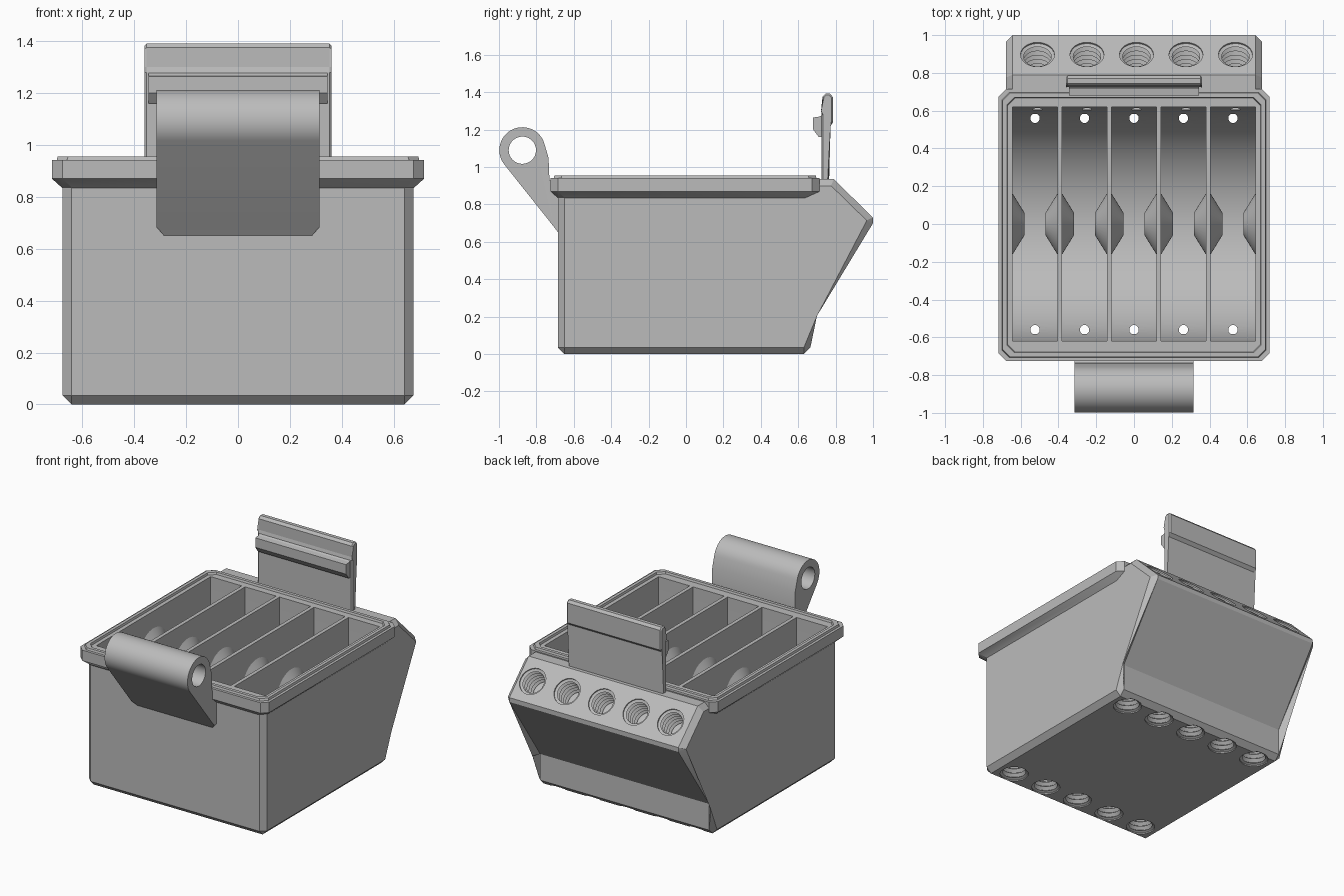
import bpy, bmesh, math
from mathutils import Vector

cube = bpy.data.objects.get("Cube")
if cube:
    bpy.data.objects.remove(cube, do_unlink=True)

grey = bpy.data.materials.new("plain grey")
grey.use_nodes = True
COLOUR = (0.5, 0.5, 0.5, 1)
grey.diffuse_color = COLOUR
grey.node_tree.nodes["Principled BSDF"].inputs["Base Color"].default_value = COLOUR


def add_loft(bm, rings):
    """Skin a list of equal rings of points and cap both ends."""
    loops = [[bm.verts.new(p) for p in ring] for ring in rings]
    n = len(loops[0])
    for a, b in zip(loops, loops[1:]):
        for i in range(n):
            j = (i + 1) % n
            bm.faces.new((a[i], a[j], b[j], b[i]))
    bm.faces.new(loops[0][::-1])
    bm.faces.new(loops[-1])


def finish(name, bm):
    bmesh.ops.recalc_face_normals(bm, faces=bm.faces)
    mesh = bpy.data.meshes.new(name)
    bm.to_mesh(mesh)
    bm.free()
    mesh.materials.append(grey)
    obj = bpy.data.objects.new(name, mesh)
    bpy.context.collection.objects.link(obj)
    return obj


def activate(obj):
    bpy.ops.object.select_all(action='DESELECT')
    obj.select_set(True)
    bpy.context.view_layer.objects.active = obj


def combine(obj, other, operation):
    mod = obj.modifiers.new("combine", 'BOOLEAN')
    mod.operation = operation
    mod.solver = 'EXACT'
    mod.object = other
    other.hide_render = True
    activate(obj)
    bpy.ops.object.modifier_apply(modifier=mod.name)
    bpy.data.objects.remove(other, do_unlink=True)


def smooth(obj):
    activate(obj)
    bpy.ops.object.shade_smooth_by_angle(angle=math.radians(30))


def across(profile, half, x=0):
    """Two rings of a (y, z) profile, set half a width either side of x."""
    return [[(x + s * half, y, z) for y, z in profile] for s in (-1, 1)]


def arc(y, z, r, start, end, steps):
    angles = [math.radians(start + (end - start) * i / steps) for i in range(steps + 1)]
    return [(y + r * math.cos(a), z + r * math.sin(a)) for a in angles]


def lathe(profile, origin, axis, segments=24):
    """Rings of (radius, distance) pairs around an axis."""
    turn = Vector(axis).to_track_quat('Z', 'Y')
    return [[Vector(origin) + turn @ Vector((r * math.cos(a), r * math.sin(a), t))
             for a in (2 * math.pi * i / segments for i in range(segments))]
            for r, t in profile]


# Body with chamfered sides and an overhanging back
HALF = 0.677
bm = bmesh.new()
add_loft(bm, across([(-0.685, 0), (0.665, 0), (0.665, 0.215), (1, 0.7),
                     (1, 0.73), (0.79, 0.935), (-0.685, 0.935)], HALF))


def is_chamfered(edge):
    a, b = (v.co for v in edge.verts)
    on_side = a.x * b.x > 0
    return on_side or (a.z < 0.01 and b.z < 0.01)


bmesh.ops.bevel(bm, geom=[e for e in bm.edges if is_chamfered(e)],
                offset=0.035, segments=1, affect='EDGES')
body = finish("body", bm)


# Rim with a raised sealing ridge
def octagon(inset, z, corner=0.04):
    hx, hy, c = 0.717 - inset, 0.72 - inset, corner
    corners = [(hx, hy - c), (hx - c, hy), (c - hx, hy), (-hx, hy - c),
               (-hx, c - hy), (c - hx, -hy), (hx - c, -hy), (hx, c - hy)]
    return [(x, y - 0.005, z) for x, y in corners]


bm = bmesh.new()
add_loft(bm, [octagon(*level) for level in (
    (0.05, 0.825), (0, 0.87), (0, 0.942), (0.018, 0.942),
    (0.022, 0.956), (0.044, 0.956), (0.048, 0.942))])
combine(body, finish("rim", bm), 'UNION')

# Five round-bottomed bays
BAYS = [0.262 * i for i in range(-2, 3)]
BAY_HALF, BAY_RADIUS, AXLE_Z = 0.118, 0.62, 0.665
bm = bmesh.new()
bay_profile = ([(-BAY_RADIUS, 1.1)] + arc(0, AXLE_Z, BAY_RADIUS, 180, 360, 48)
               + [(BAY_RADIUS, 1.1)])
for x in BAYS:
    add_loft(bm, across(bay_profile, BAY_HALF, x))
combine(body, finish("bay_cutter", bm), 'DIFFERENCE')


# Threaded holes with pilot bores, below and on the back slope
def thread(depth, bore_depth, turns=6):
    pitch = depth / turns
    steps = [(0.09, -0.03), (0.09, 0.008)]
    for i in range(turns):
        steps += [(0.073, (i + 0.5) * pitch), (0.09, (i + 0.9) * pitch)]
    return steps + [(0.075, depth), (0.025, depth), (0.025, bore_depth)]


bm = bmesh.new()
for x in BAYS:
    for y in (-0.56, 0.56):
        add_loft(bm, lathe(thread(0.19, 0.45), (x, y, 0), (0, 0, 1)))
    add_loft(bm, lathe(thread(0.19, 0.42), (x + 0.013, 0.897, 0.83), (0, -0.7, -0.71)))
combine(body, finish("thread_cutter", bm), 'DIFFERENCE')
smooth(body)

# Axle cones on both walls of every bay
bm = bmesh.new()
for x in BAYS:
    for side in (-1, 1):
        add_loft(bm, lathe([(0.16, -0.005), (0.16, 0), (0.06, 0.062)],
                           (x + side * BAY_HALF, 0, AXLE_Z), (-side, 0, 0), 40))
smooth(finish("axle_cones", bm))

# Hinge lug on the front, narrowed at its foot
lug_profile = arc(-0.875, 1.09, 0.123, 217, 15, 28) + [
    (-0.735, 1.05), (-0.73, 0.93), (-0.66, 0.9), (-0.66, 0.685),
    (-0.66, 0.645), (-0.68, 0.645), (-0.71, 0.685)]
bm = bmesh.new()
add_loft(bm, [[(s * (0.28 if z < 0.66 else 0.315), y, z) for y, z in lug_profile]
              for s in (-1, 1)])
lug = finish("hinge_lug", bm)
bm = bmesh.new()
add_loft(bm, across(arc(-0.875, 1.09, 0.073, 0, 348.75, 31), 0.5))
combine(lug, finish("pin_cutter", bm), 'DIFFERENCE')
smooth(lug)

# Latch plate at the back with a thicker head and a hook
bm = bmesh.new()
add_loft(bm, across([(0.725, 0.92), (0.765, 0.92), (0.765, 1.22), (0.785, 1.24),
                     (0.785, 1.375), (0.77, 1.392), (0.745, 1.392), (0.73, 1.375),
                     (0.73, 1.3), (0.725, 1.28)], 0.36))
bmesh.ops.bevel(bm, geom=[e for e in bm.edges
                          if e.verts[0].co.x * e.verts[1].co.x > 0],
                offset=0.008, segments=1, affect='EDGES')
finish("latch_plate", bm)
bm = bmesh.new()
add_loft(bm, across([(0.735, 1.16), (0.735, 1.285), (0.715, 1.27), (0.68, 1.265),
                     (0.68, 1.2), (0.71, 1.16)], 0.345))
finish("latch_hook", bm)
